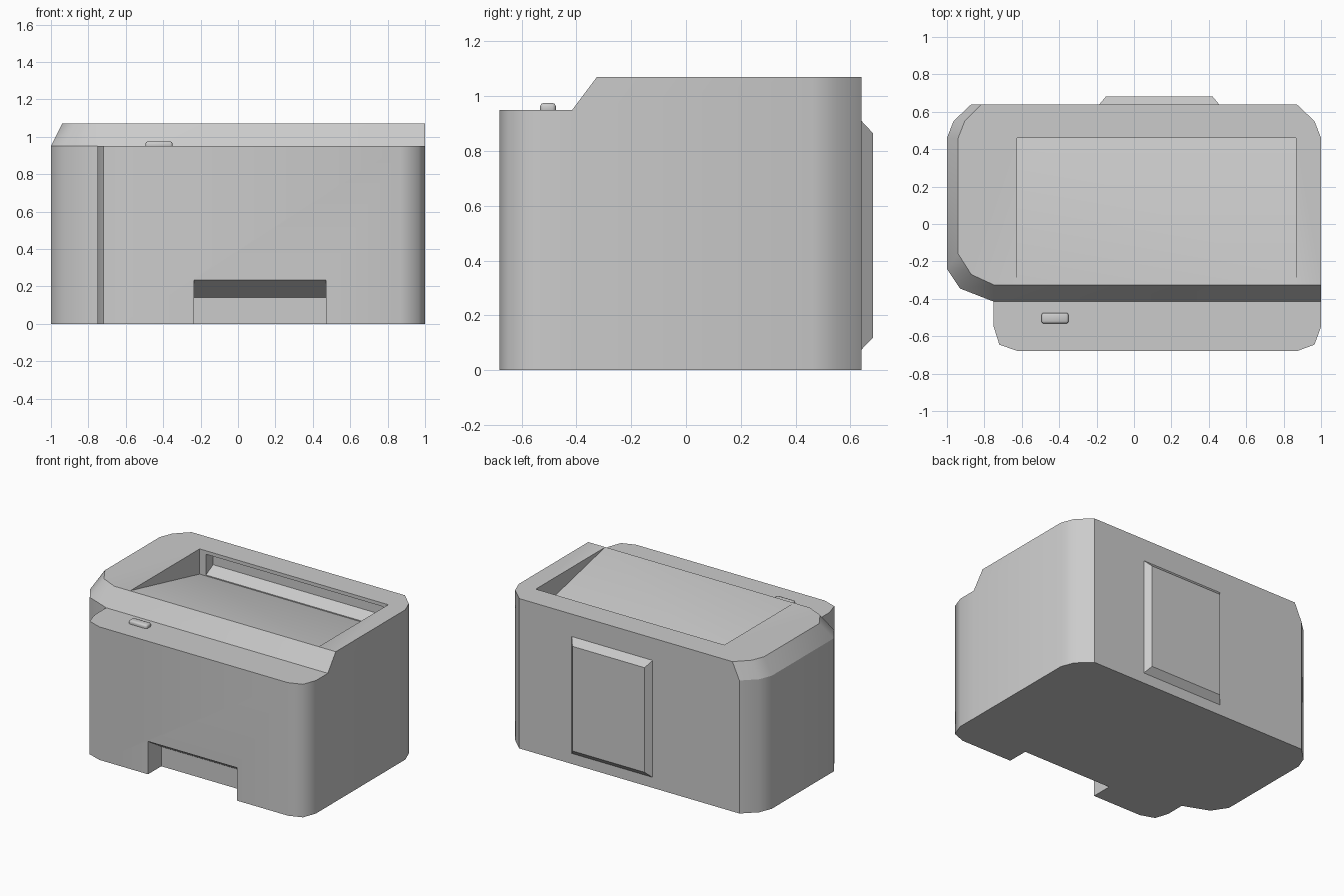
import bpy, bmesh
from math import radians

if "Cube" in bpy.data.objects:
    bpy.data.objects.remove(bpy.data.objects["Cube"])

SHELF_Z, TOP_Z = 0.95, 1.07


def add_object(name, bm):
    bmesh.ops.recalc_face_normals(bm, faces=bm.faces)
    mesh = bpy.data.meshes.new(name)
    bm.to_mesh(mesh)
    bm.free()
    ob = bpy.data.objects.new(name, mesh)
    bpy.context.collection.objects.link(ob)
    return ob


def loft(name, rings):
    """Closed solid through rings of 3D points."""
    bm = bmesh.new()
    loops = [[bm.verts.new(p) for p in ring] for ring in rings]
    n = len(loops[0])
    for a, b in zip(loops, loops[1:]):
        for i in range(n):
            j = (i + 1) % n
            bm.faces.new((a[i], a[j], b[j], b[i]))
    bm.faces.new(loops[0][::-1])
    bm.faces.new(loops[-1])
    return add_object(name, bm)


def cut(ob, name, profile, x0, x1):
    """Subtract a (y, z) profile extruded along x."""
    cutter = loft(name, [[(x, y, z) for y, z in profile] for x in (x0, x1)])
    cutter.hide_render = True
    mod = ob.modifiers.new(name, 'BOOLEAN')
    mod.operation, mod.solver, mod.object = 'DIFFERENCE', 'EXACT', cutter
    bpy.context.view_layer.objects.active = ob
    bpy.ops.object.modifier_apply(modifier=mod.name)
    bpy.data.objects.remove(cutter, do_unlink=True)


# Body: footprint split into the hood's edge and the low front shelf
hood_base = [(1, -0.415), (1, 0.46), (0.965, 0.55), (0.87, 0.64), (-0.87, 0.64),
             (-0.965, 0.55), (-1, 0.46), (-1, -0.24), (-0.93, -0.345), (-0.75, -0.415)]
hood_top = [(1, -0.325), (1, 0.46), (0.965, 0.55), (0.87, 0.64), (-0.815, 0.64),
            (-0.905, 0.55), (-0.94, 0.46), (-0.94, -0.16), (-0.87, -0.27), (-0.75, -0.325)]
shelf_front = [(-0.75, -0.55), (-0.72, -0.645), (-0.62, -0.68),
               (0.87, -0.68), (0.965, -0.645), (1, -0.55)]
outline = hood_base + shelf_front

bm = bmesh.new()
low = [bm.verts.new((x, y, 0)) for x, y in outline]
mid = [bm.verts.new((x, y, SHELF_Z)) for x, y in outline]
top = [bm.verts.new((x, y, TOP_Z)) for x, y in hood_top]
n, h = len(outline), len(hood_top)
for i in range(n):
    j = (i + 1) % n
    bm.faces.new((low[i], low[j], mid[j], mid[i]))
for i in range(h):
    j = (i + 1) % h
    bm.faces.new((mid[i], mid[j], top[j], top[i]))
bm.faces.new(low[::-1])
bm.faces.new(top)
bm.faces.new(mid[h - 1:] + mid[:1])
body = add_object("printer_body", bm)

# Sloping tray in the top, feed slot under its back rim, front outlet
cut(body, "tray_cutter", [(-0.322, 1.07), (0.46, 0.89), (0.46, 1.2), (-0.322, 1.2)], -0.625, 0.865)
cut(body, "slot_cutter", [(0.42, 0.91), (0.46, 0.897), (0.54, 0.94), (0.54, 1.045), (0.42, 1.045)],
    -0.575, 0.825)
cut(body, "outlet_cutter", [(-0.8, -0.1), (-0.53, -0.1), (-0.53, 0.14), (-0.68, 0.235), (-0.8, 0.311)],
    -0.235, 0.47)

# Smooth the rounded corners, keep every other edge crisp
bm = bmesh.new()
bm.from_mesh(body.data)
for f in bm.faces:
    f.smooth = True
for e in bm.edges:
    if len(e.link_faces) == 2:
        a, b = (f.normal for f in e.link_faces)
        at_back = all(v.co.y > 0.63 for v in e.verts)
        e.smooth = (e.calc_face_angle(0) < radians(52) and abs(a.z - b.z) < 0.2
                    and not at_back)
bm.to_mesh(body.data)
bm.free()

# Raised back panel with chamfered rim
loft("back_panel", [[(x0, y, z0), (x1, y, z0), (x1, y, z1), (x0, y, z1)]
                    for y, x0, x1, z0, z1 in ((0.635, -0.185, 0.455, 0.075, 0.91),
                                              (0.64, -0.185, 0.455, 0.075, 0.91),
                                              (0.682, -0.15, 0.42, 0.118, 0.865))])

# Soft-edged button on the shelf
button = loft("button", [[(-0.495, -0.532, z), (-0.35, -0.532, z), (-0.35, -0.475, z), (-0.495, -0.475, z)]
                         for z in (0.935, 0.975)])
bevel = button.modifiers.new("soft_edges", 'BEVEL')
bevel.width, bevel.segments = 0.012, 2
for p in button.data.polygons:
    p.use_smooth = True
